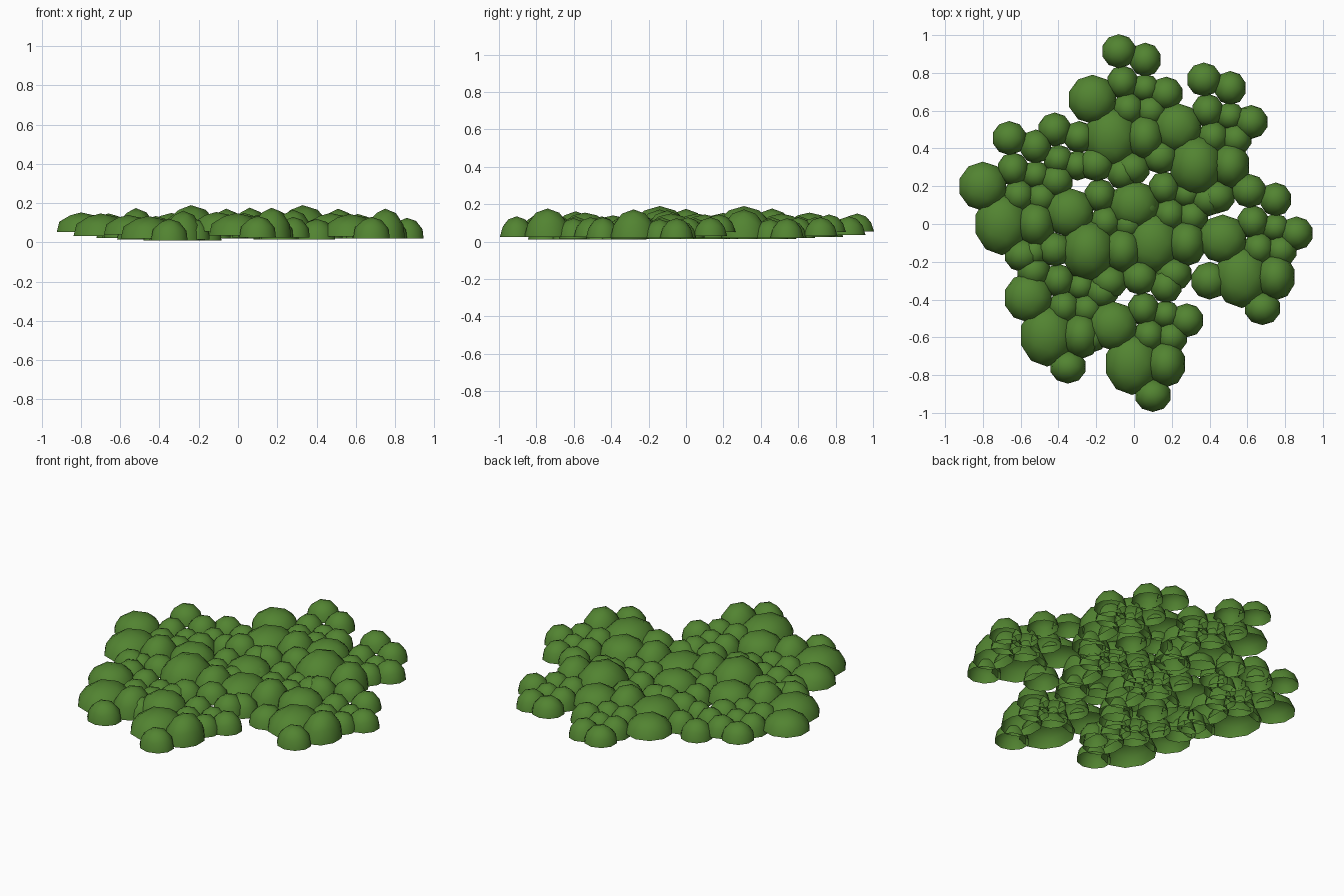
import bpy
import bmesh
from mathutils import Matrix, Vector

old = bpy.data.objects.get("Cube")
if old:
    bpy.data.objects.remove(old, do_unlink=True)

leaf_green = bpy.data.materials.new("leaf_green")
leaf_green.use_nodes = True
colour = (0.085, 0.23, 0.031, 1)
leaf_green.diffuse_color = colour
leaf_green.node_tree.nodes["Principled BSDF"].inputs["Base Color"].default_value = colour


def add_dome(bm, x, y, rx, ry, base, top):
    """Add an open-bottomed half ellipsoid."""
    part = bmesh.new()
    bmesh.ops.create_icosphere(part, subdivisions=2, radius=1)
    bmesh.ops.bisect_plane(part, geom=part.verts[:] + part.edges[:] + part.faces[:],
                           plane_co=Vector(), plane_no=Vector((0, 0, 1)),
                           clear_inner=True, dist=0.001)
    place = Matrix.Translation((x, y, base)) @ Matrix.Diagonal((rx, ry, top - base, 1))
    bmesh.ops.transform(part, matrix=place, verts=part.verts)
    mesh = bpy.data.meshes.new("dome")
    part.to_mesh(mesh)
    part.free()
    bm.from_mesh(mesh)
    bpy.data.meshes.remove(mesh)


def make_object(name, domes, location=(0, 0, 0)):
    bm = bmesh.new()
    for dome in domes:
        add_dome(bm, *dome)
    for face in bm.faces:
        face.smooth = True
    mesh = bpy.data.meshes.new(name)
    bm.to_mesh(mesh)
    bm.free()
    mesh.materials.append(leaf_green)
    obj = bpy.data.objects.new(name, mesh)
    obj.location = location
    bpy.context.collection.objects.link(obj)


# One leafy clump: x, y, radius x, radius y, base, top
clump = [
    (.18, 0, .105, .125, .02, .172),
    (-.1, .2, .13, .13, .05, .15),
    (.04, .455, .092, .09, .05, .145),
    (.18, .41, .085, .09, .03, .13),
    (.06, .29, .085, .09, .02, .13),
    (.18, .26, .075, .075, .02, .11),
    (.29, .23, .09, .09, .02, .125),
    (.21, .14, .085, .085, .02, .12),
    (.09, .15, .085, .09, .02, .13),
    (.11, -.165, .098, .09, .02, .13),
]
low_crown = (0, 0, .145, .165, .03, .145)
tall_crown = (0, 0, .145, .165, .03, .19)

# Clump positions: x, y, z shift, crown
spots = {
    "back_clump": (-.12, .46, .005, low_crown),
    "back_left_clump": (.33, .31, 0, tall_crown),
    "right_clump": (-.7, 0, .003, low_crown),
    "middle_right_clump": (-.24, -.14, 0, tall_crown),
    "front_clump": (-.01, -.74, .005, low_crown),
    "left_clump": (.57, -.28, 0, low_crown),
    "front_right_clump": (-.46, -.59, -.01, low_crown),
    "middle_clump": (.1, -.1, -.005, low_crown),
}
for name, (x, y, z, crown) in spots.items():
    make_object(name, [crown] + clump, (x, y, z))

# Loose domes between the clumps: x, y, radius
loose = [(.4, -.3, .1), (-.42, .5, .09), (-.29, .46, .085), (-.4, .34, .08),
         (-.3, .31, .08), (-.53, -.25, .09), (-.53, -.15, .08), (-.22, -.6, .08)]
make_object("filler_domes", [(x, y, r, r, .015, .12) for x, y, r in loose])
